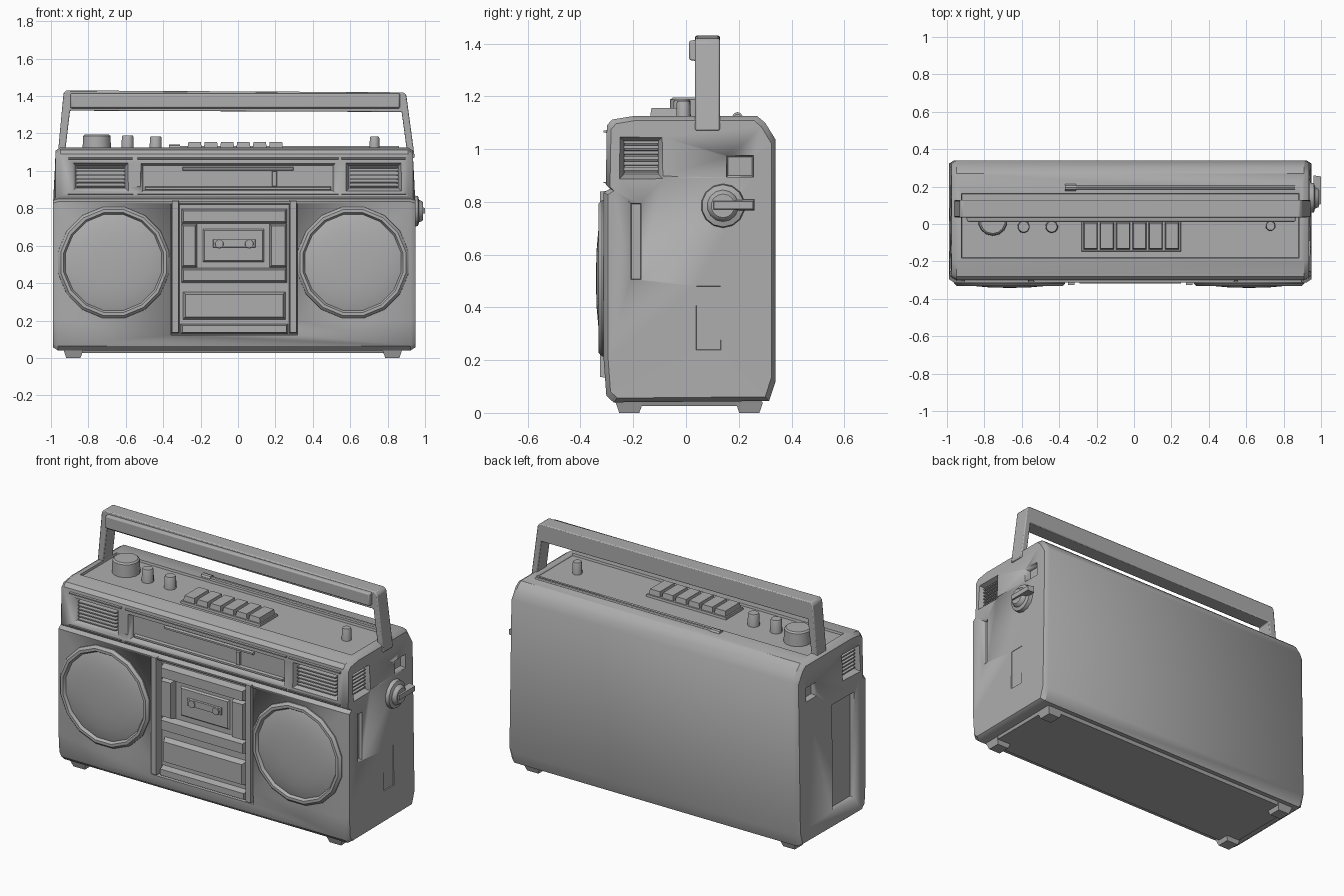
import bpy, bmesh, math
from mathutils import Vector

if "Cube" in bpy.data.objects:
    bpy.data.objects.remove(bpy.data.objects["Cube"])

CX = -0.02  # cabinet centre in x
grey = bpy.data.materials.new("matte grey")
grey.diffuse_color = (0.42, 0.42, 0.42, 1)
grey.use_nodes = True
grey.node_tree.nodes["Principled BSDF"].inputs["Base Color"].default_value = grey.diffuse_color


def finish(bm, name, bevel=0.0, angle=35):
    bmesh.ops.recalc_face_normals(bm, faces=bm.faces)
    me = bpy.data.meshes.new(name)
    bm.to_mesh(me)
    bm.free()
    ob = bpy.data.objects.new(name, me)
    bpy.context.collection.objects.link(ob)
    me.materials.append(grey)
    bpy.context.view_layer.objects.active = ob
    for o in bpy.context.selected_objects:
        o.select_set(False)
    ob.select_set(True)
    bpy.ops.object.shade_smooth_by_angle(angle=math.radians(angle))
    if bevel:
        m = ob.modifiers.new("bevel", 'BEVEL')
        m.width, m.segments, m.limit_method = bevel, 2, 'ANGLE'
    return ob


def place(axis, a, b, d):
    """Plane coordinates a, b and depth d along the axis, to x y z."""
    return {'x': Vector((d, a, b)), 'y': Vector((a, d, b)), 'z': Vector((a, b, d))}[axis]


def prism(bm, axis, a0, a1, b0, b1, d0, d1, inset=0.0):
    """Box from depth d0 to d1, its d1 end shrunk by inset."""
    rings = []
    for d, i in ((d0, 0), (d1, inset)):
        pts = ((a0+i, b0+i), (a1-i, b0+i), (a1-i, b1-i), (a0+i, b1-i))
        rings.append([bm.verts.new(place(axis, a, b, d)) for a, b in pts])
    loft(bm, rings)


def loft(bm, rings):
    n = len(rings[0])
    for r, s in zip(rings, rings[1:]):
        for i in range(n):
            bm.faces.new((r[i], r[(i+1) % n], s[(i+1) % n], s[i]))
    bm.faces.new(rings[0])
    bm.faces.new(rings[-1])


def turned(bm, axis, ca, cb, profile, n=16):
    """Stack of circles, profile of (radius, depth)."""
    rings = []
    for r, d in profile:
        rings.append([bm.verts.new(place(axis, ca + r*math.cos(2*math.pi*(i+.5)/n),
                                         cb + r*math.sin(2*math.pi*(i+.5)/n), d)) for i in range(n)])
    loft(bm, rings)


def part(name, *boxes, bevel=0.0):
    bm = bmesh.new()
    for b in boxes:
        prism(bm, *b)
    return finish(bm, name, bevel)


# Cabinet: side profile lofted across, with softened ends and a slimmer upper deck
profile = [(-.275, .04), (-.302, .065), (-.312, .2), (-.312, .835), (-.288, .85), (-.304, .866),
           (-.30, 1.09), (-.28, 1.112), (-.2, 1.125), (.27, 1.125), (.30, 1.10),
           (.34, 1.035), (.34, .12), (.315, .045)]
bm = bmesh.new()
rings = []
for side, out, s in ((-1, 0, .95), (-1, .025, 1), (1, .025, 1), (1, 0, .95)):
    ring = []
    for y, z in profile:
        half = .968 if z < .86 else .955
        ring.append(bm.verts.new((CX + side*(half-out), .015+(y-.015)*s, .58+(z-.58)*(s+.02 if s < 1 else 1))))
    rings.append(ring)
loft(bm, rings)
cabinet = finish(bm, "cabinet")

# Recesses cut into the cabinet
bm = bmesh.new()
prism(bm, 'y', -.53, .53, .872, 1.05, -.33, -.268, .022)             # tuner
prism(bm, 'y', -.36, .32, .12, .825, -.33, -.275, .004)              # tape bay
for x in (-.735, .725):
    prism(bm, 'y', x-.16, x+.16, .88, 1.055, -.33, -.265, .028)      # front vents
for s in (-1, 1):
    e = CX + s
    prism(bm, 'x', -.265, -.075, .875, 1.06, e, CX+s*.915, .03)      # side vents
    prism(bm, 'x', .145, .265, .885, .985, e, CX+s*.925, .015)       # side sockets
prism(bm, 'x', -.215, -.165, .5, .8, 1, .925, .008)                  # right side slot
prism(bm, 'x', .02, .15, .22, .5, 1, .94, .02)                       # right side grip
prism(bm, 'x', -.2, .03, .14, .8, -1.02, -.965, .02)                 # left side panel
prism(bm, 'z', -.93, .89, -.19, .17, 1.16, 1.112, .01)               # top deck
cutter = finish(bm, "recess_cutter")
cutter.hide_render = True
cutter.hide_viewport = False
mod = cabinet.modifiers.new("recesses", 'BOOLEAN')
mod.object, mod.operation, mod.solver = cutter, 'DIFFERENCE', 'EXACT'
bpy.context.view_layer.objects.active = cabinet
bpy.ops.object.modifier_apply(modifier=mod.name)
bpy.data.objects.remove(cutter)

# Speakers: raised ring, shallow trough and domed grille
for x, tag in ((-.665, "left"), (.615, "right")):
    bm = bmesh.new()
    turned(bm, 'y', x, .51, [(.305, -.29), (.302, -.318), (.288, -.332), (.272, -.332), (.262, -.316),
                             (.25, -.32), (.19, -.332), (.11, -.339), (.03, -.341)], 16)
    finish(bm, tag + "_speaker", angle=30)

# Vent slats on the front and the sides
slats = []
for i in range(6):
    z = .908 + i*.021
    for x in (-.735, .725):
        slats.append(('y', x-.128, x+.128, z, z+.011, -.25, -.293, .002))
    for s in (-1, 1):
        slats.append(('x', -.235, -.105, z, z+.011, CX+s*.9, CX+s*.942, .002))
part("vent_slats", *slats)

# Tuner dial details
part("tuner_dial",
     ('y', -.50, .50, .895, .918, -.26, -.285, .006),
     ('y', -.30, .30, 1.0, 1.022, -.26, -.283, .006),
     ('y', .18, .21, .915, 1.0, -.26, -.282, .004))

# Raised frames round the tuner and vents
trim = []
for x0, x1 in ((-.91, -.56), (-.54, .54), (.55, .9)):
    trim.append(('y', x0, x1, 1.058, 1.075, -.28, -.312, .005))
    trim.append(('y', x0, x1, .868, .878, -.28, -.312, .003))
part("front_trim", *trim)

# Tape bay: pillars, door frame, window and lower panel
part("bay_pillars",
     ('y', -.358, -.312, .13, .845, -.26, -.326, .006),
     ('y', .272, .318, .13, .845, -.26, -.326, .006))
part("tape_door",
     ('y', -.305, .265, .715, .80, -.26, -.318, .014),
     ('y', -.305, .265, .40, .485, -.26, -.318, .014),
     ('y', -.305, -.215, .48, .72, -.26, -.314, .014),
     ('y', .165, .265, .48, .72, -.26, -.314, .014))
part("tape_window", ('y', -.2, .15, .5, .7, -.26, -.285, .02),
     ('y', -.14, .10, .585, .64, -.26, -.295, .008))
bm = bmesh.new()
for x in (-.1, .06):
    turned(bm, 'y', x, .61, [(.025, -.28), (.022, -.302)], 10)
finish(bm, "tape_reels")
part("lower_panel",
     ('y', -.30, .26, .20, .36, -.26, -.308, .02),
     ('y', -.31, .27, .125, .185, -.26, -.314, .012))

# Piano keys on the top deck
keys = [('z', -.285, .255, -.15, .025, 1.09, 1.125, .006)]
for i in range(6):
    x = -.272 + i*.087
    keys.append(('z', x, x+.08, -.138, .012, 1.11, 1.155, .007))
part("piano_keys", *keys)

# Top knobs
bm = bmesh.new()
for x, y, r, h in ((-.755, .015, .075, 1.195), (-.59, -.015, .032, 1.19),
                   (-.44, -.015, .032, 1.185), (.73, -.01, .026, 1.183)):
    turned(bm, 'z', x, y, [(r*1.05, 1.1), (r, h-.008), (r*.88, h)], 14)
finish(bm, "top_knobs")

# Folded aerial along the back of the top
bm = bmesh.new()
turned(bm, 'x', .195, 1.122, [(.012, -.35), (.012, .86)], 10)
turned(bm, 'x', .195, 1.12, [(.02, -.37), (.02, -.31)], 10)
finish(bm, "aerial")

# Side knob with grip bar
bm = bmesh.new()
turned(bm, 'x', .14, .785, [(.085, .93), (.08, .962), (.06, .968), (.052, .985), (.045, .99)], 14)
prism(bm, 'x', .1, .26, .767, .808, .96, 1.0, .006)
finish(bm, "side_knob")

# Carry handle: tilted arms and a wide bar
bm = bmesh.new()
outline = [(-.965, 1.07), (-.933, 1.415), (-.92, 1.43), (.885, 1.42), (.9, 1.405), (.945, 1.07),
           (.908, 1.07), (.875, 1.315), (-.898, 1.322), (-.928, 1.07)]
loft(bm, [[bm.verts.new((x, y, z)) for x, z in outline] for y in (.035, .128)])
prism(bm, 'y', -.9, .87, 1.33, 1.418, .06, .012, .008)
finish(bm, "carry_handle", bevel=.006)

# Base plate and feet
feet = [('z', -.93, .88, -.25, .29, .05, .026, .01)]
for x in (-.88, .825):
    for y in (-.215, .24):
        feet.append(('z', x-.052, x+.052, y-.052, y+.052, .04, 0, .014))
part("base_and_feet", *feet)
